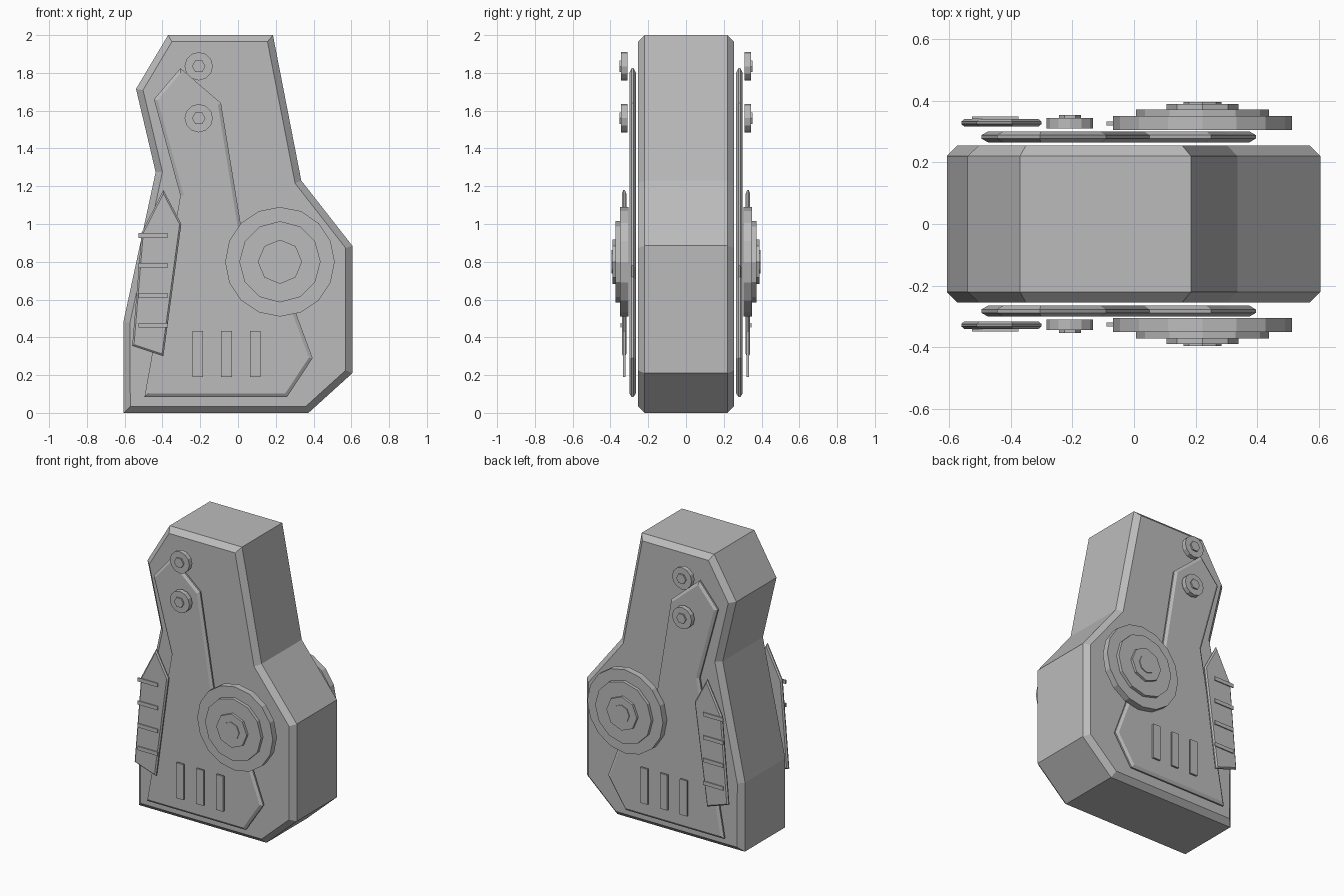
import bpy, bmesh, math
from mathutils import Vector

if "Cube" in bpy.data.objects:
    bpy.data.objects.remove(bpy.data.objects["Cube"])

grey = bpy.data.materials.new("grey")
grey.diffuse_color = (0.5, 0.5, 0.5, 1)
grey.use_nodes = True
grey.node_tree.nodes["Principled BSDF"].inputs["Base Color"].default_value = grey.diffuse_color


def inset(pts, d):
    """Move every edge of a counter-clockwise outline inward by d."""
    out = []
    for i, p in enumerate(pts):
        p = Vector(p)
        a = (p - Vector(pts[i - 1])).normalized()
        b = (Vector(pts[(i + 1) % len(pts)]) - p).normalized()
        na, nb = Vector((-a.y, a.x)), Vector((-b.y, b.x))
        out.append(p + (na + nb) * d / (1 + na.dot(nb)))
    return out


def loft(name, sections):
    """Skin xz outlines placed at successive y depths and cap both ends."""
    bm = bmesh.new()
    rings = [[bm.verts.new((p[0], y, p[1])) for p in pts] for y, pts in sections]
    n = len(rings[0])
    for r, s in zip(rings, rings[1:]):
        for i in range(n):
            j = (i + 1) % n
            bm.faces.new((r[i], r[j], s[j], s[i]))
    bm.faces.new(rings[0])
    bm.faces.new(rings[-1])
    bmesh.ops.recalc_face_normals(bm, faces=bm.faces)
    mesh = bpy.data.meshes.new(name)
    bm.to_mesh(mesh)
    bm.free()
    mesh.materials.append(grey)
    obj = bpy.data.objects.new(name, mesh)
    bpy.context.collection.objects.link(obj)
    return obj


def chamfered(name, pts, y0, y1, bevel, depth):
    small = inset(pts, bevel)
    return loft(name, [(y0, small), (y0 + depth, pts), (y1 - depth, pts), (y1, small)])


def disc(name, x, z, r, sides, y0, y1):
    pts = [(x + r * math.cos(math.tau * i / sides), z + r * math.sin(math.tau * i / sides))
           for i in range(sides)]
    return loft(name, [(y0, pts), (y1, pts)])


def bar(name, x, z, w, h, y0, y1):
    pts = [(x - w / 2, z - h / 2), (x + w / 2, z - h / 2),
           (x + w / 2, z + h / 2), (x - w / 2, z + h / 2)]
    return loft(name, [(y0, pts), (y1, pts)])


body = [(-0.605, 0), (0.373, 0), (0.605, 0.21), (0.605, 0.885), (0.335, 1.23),
        (0.185, 2), (-0.37, 2), (-0.54, 1.715), (-0.436, 1.275), (-0.607, 0.48)]
plate = [(-0.495, 0.085), (0.26, 0.085), (0.395, 0.29), (0.31, 0.52), (0.25, 0.72),
         (0.05, 0.78), (-0.09, 1.64), (-0.305, 1.825), (-0.445, 1.66), (-0.305, 1.15)]
fin = [(-0.56, 0.355), (-0.395, 0.30), (-0.30, 1.0), (-0.395, 1.18), (-0.51, 0.955)]

chamfered("body", body, -0.255, 0.255, 0.035, 0.035)

# The same trim sits on the front and the back
for side, s in (("front", -1), ("back", 1)):
    chamfered(side + "_plate", plate, s * 0.265, s * 0.30, 0.018, s * 0.012)
    chamfered(side + "_fin", fin, s * 0.316, s * 0.340, 0.009, s * 0.008)

    # Stepped pivot hub
    for i, (r, n, y0, y1) in enumerate([(0.29, 16, 0.305, 0.350), (0.215, 12, 0.350, 0.372),
                                        (0.117, 8, 0.372, 0.389), (0.062, 8, 0.389, 0.395)]):
        disc(f"{side}_hub_{i}", 0.222, 0.80, r, n, s * y0, s * y1)

    # Bolts with hexagonal heads
    for z in (1.835, 1.56):
        disc(side + "_bolt", -0.208, z, 0.075, 12, s * 0.310, s * 0.343)
        disc(side + "_bolt_head", -0.208, z, 0.036, 6, s * 0.343, s * 0.353)

    # Thin ribs on the fin
    for z in (0.94, 0.78, 0.622, 0.464):
        bar(side + "_fin_rib", -0.45, z, 0.152, 0.026, s * 0.341, s * 0.348)

    # Vertical vent bars
    for x in (-0.213, -0.061, 0.091):
        bar(side + "_vent_bar", x, 0.312, 0.056, 0.245, s * 0.320, s * 0.333)
